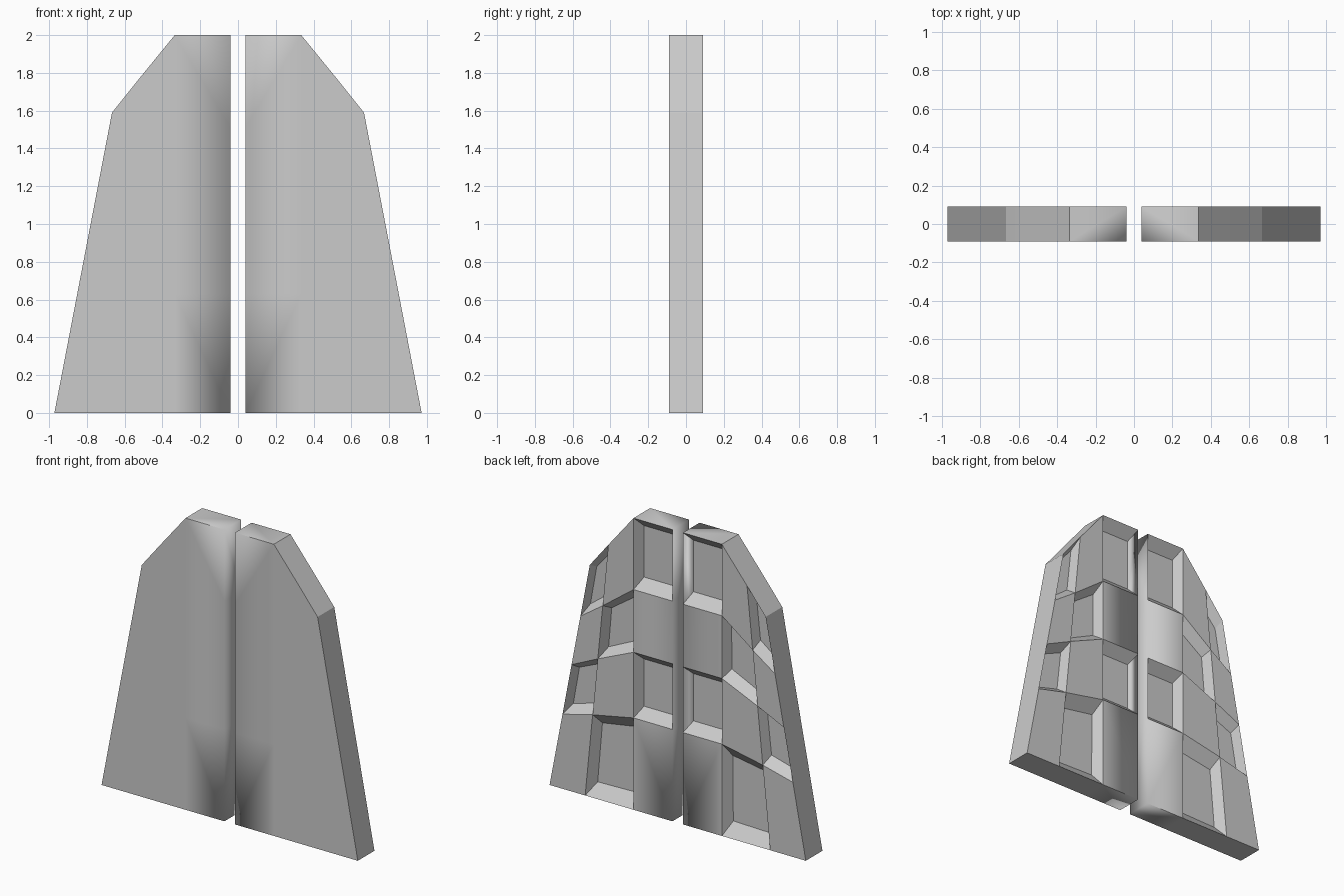
import bpy, bmesh, math
from mathutils import Vector

if "Cube" in bpy.data.objects:
    bpy.data.objects.remove(bpy.data.objects["Cube"])

HALF = 0.09      # half thickness
DEPTH = 0.068    # pocket depth on the back
INNER = 0.04
COLS, ROWS = 3, 4
# Column lines (bottom point, top point) as (x, z), inner edge to outer edge
COLUMNS = [((INNER, 0), (INNER, 2)), ((0.335, 0), (0.335, 2)),
           ((0.702, 0), (0.526, 1.766)), ((0.972, 0), (0.667, 1.59))]
ROW_F = [(0, .315, .54, .755, 1), (0, .315, .54, .755, 1),
         (0, .322, .545, .757, 1), (0, .322, .547, .767, 1)]


def lerp(a, b, t):
    return a + (b - a) * t


def node(i, j, side, y):
    (x0, z0), (x1, z1) = COLUMNS[i]
    t = ROW_F[i][j]
    return Vector((side * lerp(x0, x1, t), y, lerp(z0, z1, t)))


def build_panel(name, side):
    bm = bmesh.new()
    front = [[bm.verts.new(node(i, j, side, -HALF)) for j in range(ROWS + 1)] for i in range(COLS + 1)]
    back = [[bm.verts.new(node(i, j, side, HALF)) for j in range(ROWS + 1)] for i in range(COLS + 1)]

    def cell(g, i, j):
        return [g[i][j], g[i + 1][j], g[i + 1][j + 1], g[i][j + 1]]

    for i in range(COLS):
        for j in range(ROWS):
            bm.faces.new(cell(front, i, j))
            q = cell(back, i, j)
            if (i + j) % 2 == 0:
                bm.faces.new(q)
                continue
            # Sunken pocket with sloped walls
            a, b, c, d = [v.co for v in q]
            floor = []
            for u, v in ((.11, .14), (.89, .14), (.89, .86), (.11, .86)):
                p = lerp(lerp(a, b, u), lerp(d, c, u), v)
                p.y -= DEPTH
                floor.append(bm.verts.new(p))
            bm.faces.new(floor)
            for k in range(4):
                n = (k + 1) % 4
                bm.faces.new((q[k], q[n], floor[n], floor[k]))
    # Rim between front and back
    loop = [(i, 0) for i in range(COLS)] + [(COLS, j) for j in range(ROWS)]
    loop += [(i, ROWS) for i in range(COLS, 0, -1)] + [(0, j) for j in range(ROWS, 0, -1)]
    for (i, j), (m, n) in zip(loop, loop[1:] + loop[:1]):
        bm.faces.new((front[i][j], front[m][n], back[m][n], back[i][j]))

    bmesh.ops.recalc_face_normals(bm, faces=bm.faces)
    # Only the edges along the centre gap are softly shaded
    for f in bm.faces:
        f.smooth = True
    for e in bm.edges:
        at_gap = all(abs(abs(v.co.x) - INNER) < 1e-4 for v in e.verts)
        e.smooth = at_gap or e.calc_face_angle(0) < math.radians(5)
    me = bpy.data.meshes.new(name)
    bm.to_mesh(me)
    bm.free()
    bpy.context.collection.objects.link(bpy.data.objects.new(name, me))


build_panel("right_panel", 1)
build_panel("left_panel", -1)
